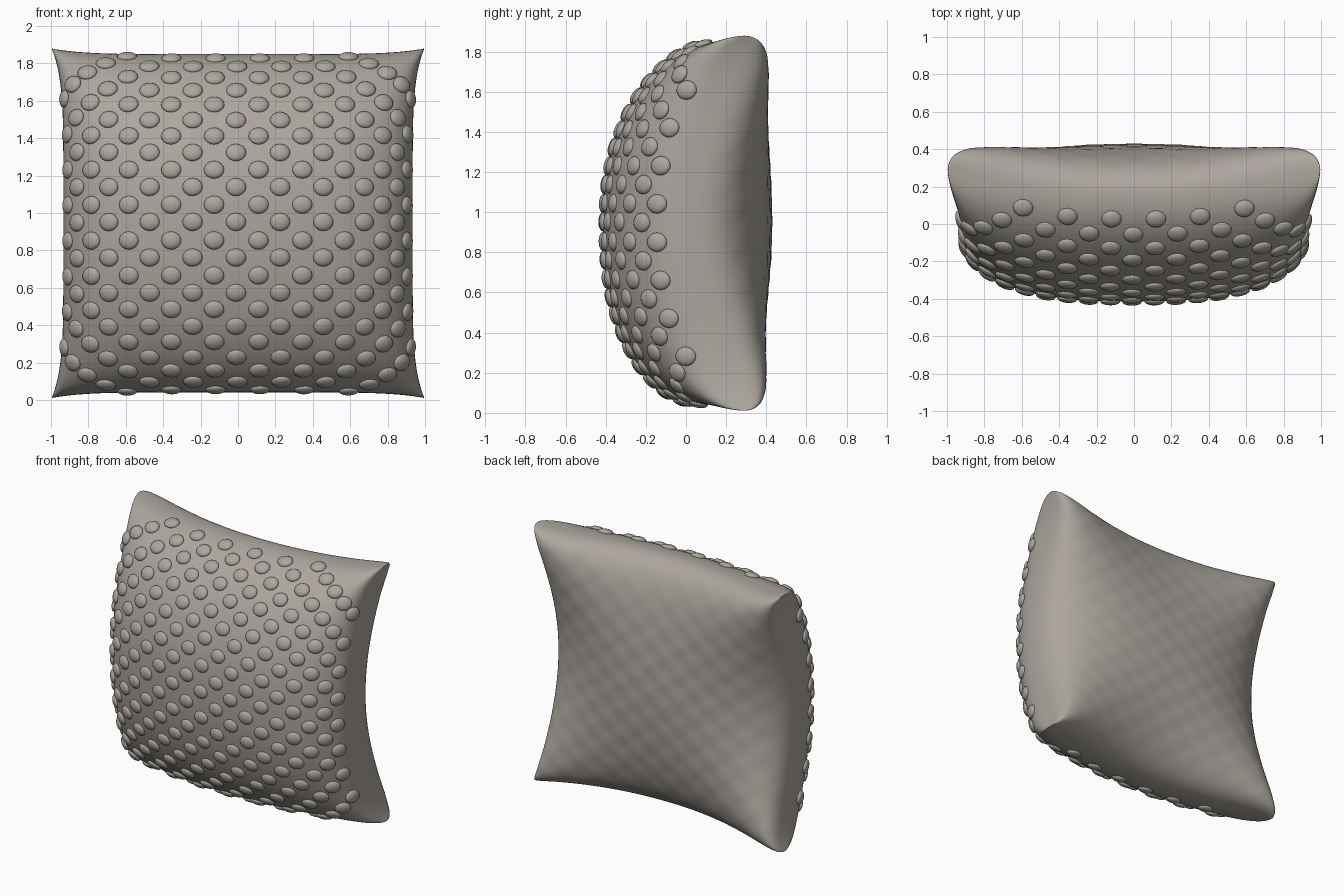
import bpy, bmesh, math
from mathutils import Vector, Matrix

if "Cube" in bpy.data.objects:
    bpy.data.objects.remove(bpy.data.objects["Cube"])

fabric = bpy.data.materials.new("warm_grey_fabric")
fabric.diffuse_color = (0.41, 0.38, 0.34, 1)
fabric.use_nodes = True
fabric.node_tree.nodes["Principled BSDF"].inputs["Base Color"].default_value = fabric.diffuse_color


def bulge(t, n):
    """Superellipse profile: 1 in the middle, 0 at the seam."""
    return max(0.0, 1 - min(1, abs(t)) ** n) ** (1 / n)


def surface(u, v, front):
    """Point on the cushion skin, u and v in -1..1 between the seams."""
    a, b = abs(u), abs(v)
    x = u * (0.934 + 0.062 * b ** 6)
    z = 0.945 + v * (0.904 + 0.03 * a ** 6)
    # the seam sweeps back towards the four corners
    mid = 0.15 if v > 0 else 0.10
    seam = 0.29 * (a * b) ** 2.2 + mid * (1 - a ** 2.2) * b ** 2.2 \
        + 0.03 * (1 - b ** 2.2) * a ** 2.2
    # both skins are fuller towards the corners
    if front:
        nu = 2.8 + 1.2 * b ** 4
        nv = (2.25 if v > 0 else 2.5) + 0.9 * a ** 4
        y = seam - 0.414 * bulge(u, nu) * bulge(v, nv)
    else:
        h = bulge(u, 2.4 + 2.0 * b ** 2) * bulge(v, 2.0 + 0.8 * a ** 2)
        quilt = math.cos(math.pi * x / 0.1175) * math.cos(math.pi * (z - 0.955) / 0.095)
        y = seam + (0.428 + 0.003 * quilt) * h
    return Vector((x, y, z))


def finish(bm, name):
    me = bpy.data.meshes.new(name)
    bm.to_mesh(me)
    bm.free()
    me.materials.append(fabric)
    me.polygons.foreach_set("use_smooth", [True] * len(me.polygons))
    ob = bpy.data.objects.new(name, me)
    bpy.context.collection.objects.link(ob)
    return ob


# cushion body: a front and a back skin welded along the seam
N = 110
steps = [math.sin(math.pi / 2 * (2 * i / N - 1)) for i in range(N + 1)]
bm = bmesh.new()
for front in (True, False):
    grid = [[bm.verts.new(surface(u, v, front)) for u in steps] for v in steps]
    for j in range(N):
        for i in range(N):
            q = [grid[j][i], grid[j][i + 1], grid[j + 1][i + 1], grid[j + 1][i]]
            bm.faces.new(q if front else q[::-1])
bmesh.ops.remove_doubles(bm, verts=bm.verts, dist=1e-5)
bmesh.ops.recalc_face_normals(bm, faces=bm.faces)
finish(bm, "cushion_body")


def arc_param(dist, along_u):
    """Parameter reached after walking dist over the front from its centre."""
    sign = 1 if dist >= 0 else -1
    total, prev, t = 0.0, surface(0, 0, True), 0.0
    for i in range(1, 401):
        t = math.sin(math.pi / 2 * i / 400)
        p = surface(sign * t, 0, True) if along_u else surface(0, sign * t, True)
        total += (p - prev).length
        prev = p
        if total >= abs(dist):
            break
    return sign * t


# raised dots: staggered lattice measured along the front fabric
PX, PZ = 0.1165, 0.094
us = {k: arc_param(k * PX * (1 - 0.055 * (k / 9) ** 4) - 0.008, True)
      for k in range(-9, 10)}
vs = {j: arc_param(j * PZ + 0.005, False) for j in range(-13, 14)}
bm = bmesh.new()
for k, au in us.items():
    for j, av in vs.items():
        if (k + j) % 2:
            continue
        wu, wv = abs(av) ** 6, abs(au) ** 6
        u = au * (1 - wu) + wu * k * PX / 0.98
        v = av * (1 - wv) + wv * j * PZ / 0.92
        if abs(u) > 0.999 or abs(v) > 0.999 or abs(u * v) > 0.88:
            continue
        p = surface(u, v, True)
        edge_u = surface(math.copysign(1, u), v, True)
        edge_v = surface(u, math.copysign(1, v), True)
        if (p - edge_u).length < 0.08 or (p - edge_v).length < 0.06:
            continue
        e = 0.0008
        du = surface(u + e, v, True) - surface(u - e, v, True)
        dv = surface(u, v + e, True) - surface(u, v - e, True)
        n = du.cross(dv).normalized()
        tx = du.normalized()
        tz = n.cross(tx)
        frame = Matrix((tx, tz, n)).transposed().to_4x4()
        mat = Matrix.Translation(p) @ frame @ Matrix.Diagonal((0.054, 0.048, 0.023, 1))
        bmesh.ops.create_uvsphere(bm, u_segments=16, v_segments=10, radius=1, matrix=mat)
finish(bm, "raised_dots")
